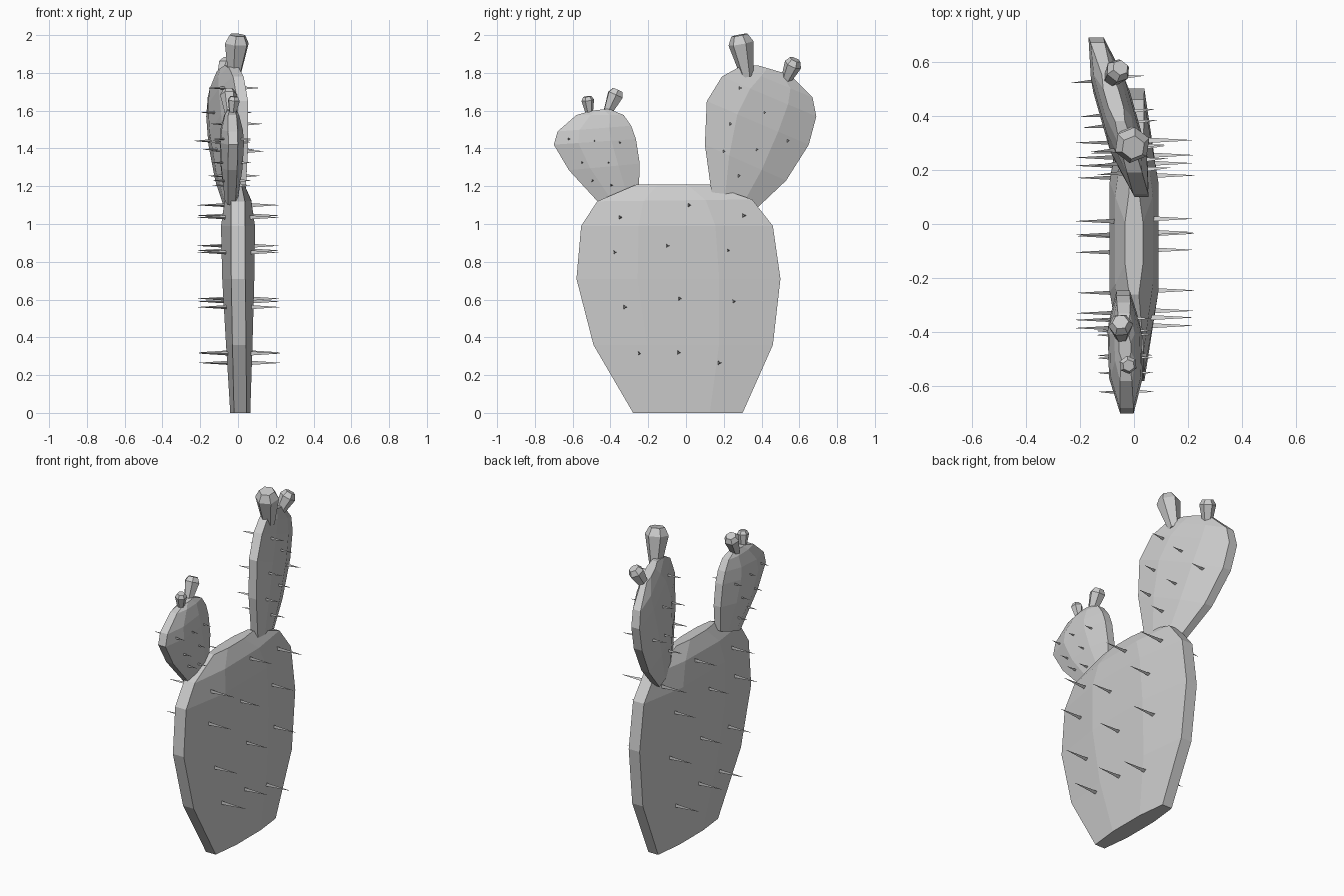
import bpy, bmesh
from mathutils import Vector

if "Cube" in bpy.data.objects:
    bpy.data.objects.remove(bpy.data.objects["Cube"])


def make_object(name, bm):
    bmesh.ops.recalc_face_normals(bm, faces=bm.faces)
    mesh = bpy.data.meshes.new(name)
    bm.to_mesh(mesh)
    bm.free()
    obj = bpy.data.objects.new(name, mesh)
    bpy.context.collection.objects.link(obj)
    return obj


def skin(bm, rings):
    """Join vertex rings with quads and cap both ends."""
    rings = [[bm.verts.new(p) for p in r] for r in rings]
    n = len(rings[0])
    for a, b in zip(rings, rings[1:]):
        for i in range(n):
            j = (i + 1) % n
            bm.faces.new((a[i], a[j], b[j], b[i]))
    bm.faces.new(rings[0][::-1])
    bm.faces.new(rings[-1])


def pad(name, rows, centre):
    """Rows: left y, left z, right y, right z, half thickness, half rim."""
    rings = []
    for yl, zl, yr, zr, t, rim in rows:
        ring = []
        for f, h in ((0, rim), (.3, t), (.7, t), (1, rim),
                     (1, -rim), (.7, -t), (.3, -t), (0, -rim)):
            y, z = yl + (yr - yl) * f, zl + (zr - zl) * f
            ring.append((centre(y, z) + h, y, z))
        rings.append(ring)
    bm = bmesh.new()
    skin(bm, rings)
    return make_object(name, bm)


def tapered(bm, start, end, profile, sides):
    """Sweep a (fraction, radius) profile along a line."""
    start, end = Vector(start), Vector(end)
    axis = end - start
    rot = axis.to_track_quat('Z', 'Y')
    from math import cos, sin, tau
    skin(bm, [[start + axis * f + rot @ Vector((r * cos(tau * i / sides),
                                                r * sin(tau * i / sides), 0))
               for i in range(sides)] for f, r in profile])


def spines(name, spots, centre, slope, reach, radius):
    """Thin three-sided spines on both faces of a pad."""
    bm = bmesh.new()
    for y, z in spots:
        for s in (-1, 1):
            c = Vector((centre(y, z), y, z))
            d = Vector((s, s * slope, 0))
            tapered(bm, c + d * .04, c + d * reach,
                    ((0, radius), (1, .001)), 3)
    make_object(name, bm)


def main_x(y, z):
    return max(0, .012 * (1 - z / .8))


def large_x(y, z):
    return .025 - .285 * (y - .11)


def small_x(y, z):
    return -.04 + .03 * (-.24 - y)


# Pads
pad("main_pad", [
    (-.28, 0, .30, 0, .053, .033),
    (-.49, .36, .46, .36, .07, .036),
    (-.58, .71, .50, .71, .085, .037),
    (-.555, .99, .46, .99, .09, .037),
    (-.47, 1.12, .35, 1.13, .07, .036),
    (-.26, 1.21, .12, 1.21, .033, .018)], main_x)
pad("large_upper_pad", [
    (.14, 1.13, .35, 1.06, .035, .022),
    (.10, 1.42, .53, 1.23, .06, .026),
    (.11, 1.65, .65, 1.42, .068, .028),
    (.19, 1.78, .69, 1.57, .062, .028),
    (.28, 1.83, .67, 1.67, .048, .026),
    (.38, 1.84, .55, 1.79, .028, .018)], large_x)
pad("small_upper_pad", [
    (-.45, 1.10, -.25, 1.17, .034, .02),
    (-.62, 1.285, -.245, 1.32, .056, .024),
    (-.70, 1.42, -.265, 1.45, .062, .025),
    (-.68, 1.49, -.29, 1.52, .056, .025),
    (-.58, 1.577, -.33, 1.577, .038, .022),
    (-.50, 1.60, -.41, 1.61, .022, .014)], small_x)

# Fruits: base, tip, widest radius
for i, (a, b, r) in enumerate((
        ((-.02, .325, 1.78), (-.003, .283, 2.0), .068),
        ((-.095, .52, 1.74), (-.05, .578, 1.87), .047),
        ((-.045, -.42, 1.58), (-.05, -.362, 1.71), .046),
        ((-.03, -.51, 1.575), (-.02, -.523, 1.675), .034))):
    bm = bmesh.new()
    tapered(bm, a, b, ((0, r * .5), (.8, r), (1, r * .65)), 6)
    make_object(f"fruit_{i + 1}", bm)

# Spines
spines("main_spines", [
    (-.35, 1.035), (.015, 1.10), (.305, 1.045), (-.38, .85), (-.10, .885),
    (.22, .86), (-.325, .56), (-.035, .605), (.25, .59), (-.25, .315),
    (-.04, .32), (.175, .265)], main_x, .02, .215, .014)
spines("large_pad_spines", [
    (.28, 1.72), (.23, 1.53), (.41, 1.59), (.195, 1.385), (.37, 1.395),
    (.535, 1.44), (.275, 1.255)], large_x, .1, .135, .011)
spines("small_pad_spines", [
    (-.62, 1.45), (-.485, 1.44), (-.35, 1.43), (-.55, 1.325),
    (-.41, 1.325), (-.495, 1.23), (-.395, 1.205)], small_x, 0, .1, .008)
